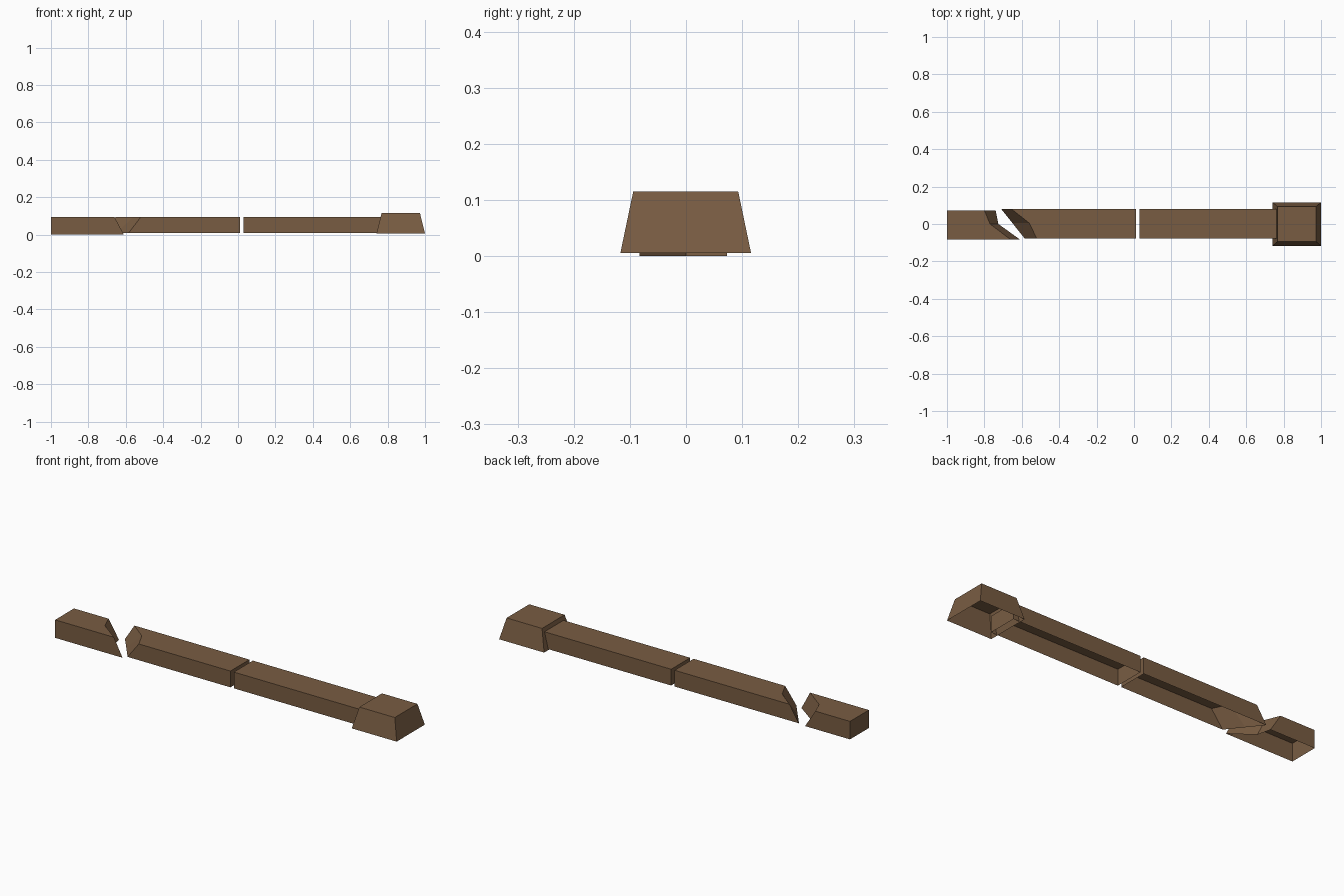
import bpy
import bmesh

if "Cube" in bpy.data.objects:
    bpy.data.objects.remove(bpy.data.objects["Cube"])

# Single weathered-wood colour
wood = bpy.data.materials.new("brown wood")
wood.diffuse_color = (0.19, 0.108, 0.055, 1)
wood.use_nodes = True
wood.node_tree.nodes["Principled BSDF"].inputs["Base Color"].default_value = wood.diffuse_color


def shell(name, bottom, top, z0, z1):
    """Hollow block, open underneath, lofted between two matching
    counter-clockwise plan outlines."""
    bm = bmesh.new()
    b = [bm.verts.new((x, y, z0)) for x, y in bottom]
    t = [bm.verts.new((x, y, z1)) for x, y in top]
    bm.faces.new(t)
    n = len(b)
    for i in range(n):
        j = (i + 1) % n
        bm.faces.new((b[i], b[j], t[j], t[i]))
    bmesh.ops.triangulate(bm, faces=[f for f in bm.faces if len(f.verts) > 4])
    mesh = bpy.data.meshes.new(name)
    bm.to_mesh(mesh)
    bm.free()
    mesh.materials.append(wood)
    obj = bpy.data.objects.new(name, mesh)
    bpy.context.collection.objects.link(obj)
    return obj


def rect(x0, x1, y0, y1):
    return [(x0, y0), (x1, y0), (x1, y1), (x0, y1)]


# Snapped-off stub: square left end, jagged sloping right end
shell("broken_stub",
      [(-1, -0.083), (-0.61, -0.083), (-0.725, 0.0), (-0.74, 0.073), (-1, 0.073)],
      [(-1, -0.083), (-0.66, -0.083), (-0.77, 0.0), (-0.80, 0.073), (-1, 0.073)],
      0.0, 0.094)

# Middle length: jagged left end, square right end
shell("middle_beam",
      [(-0.585, -0.077), (0.01, -0.077), (0.01, 0.08), (-0.71, 0.08), (-0.65, 0.005)],
      [(-0.52, -0.077), (0.01, -0.077), (0.01, 0.08), (-0.655, 0.08), (-0.56, 0.005)],
      0.009, 0.094)

# Right length running into the pillar base
plan = rect(0.03, 0.775, -0.077, 0.08)
shell("right_beam", plan, plan, 0.009, 0.094)

# Tapered base block
shell("tapered_base",
      rect(0.74, 1.0, -0.117, 0.116),
      rect(0.768, 0.973, -0.094, 0.093), 0.005, 0.115)
